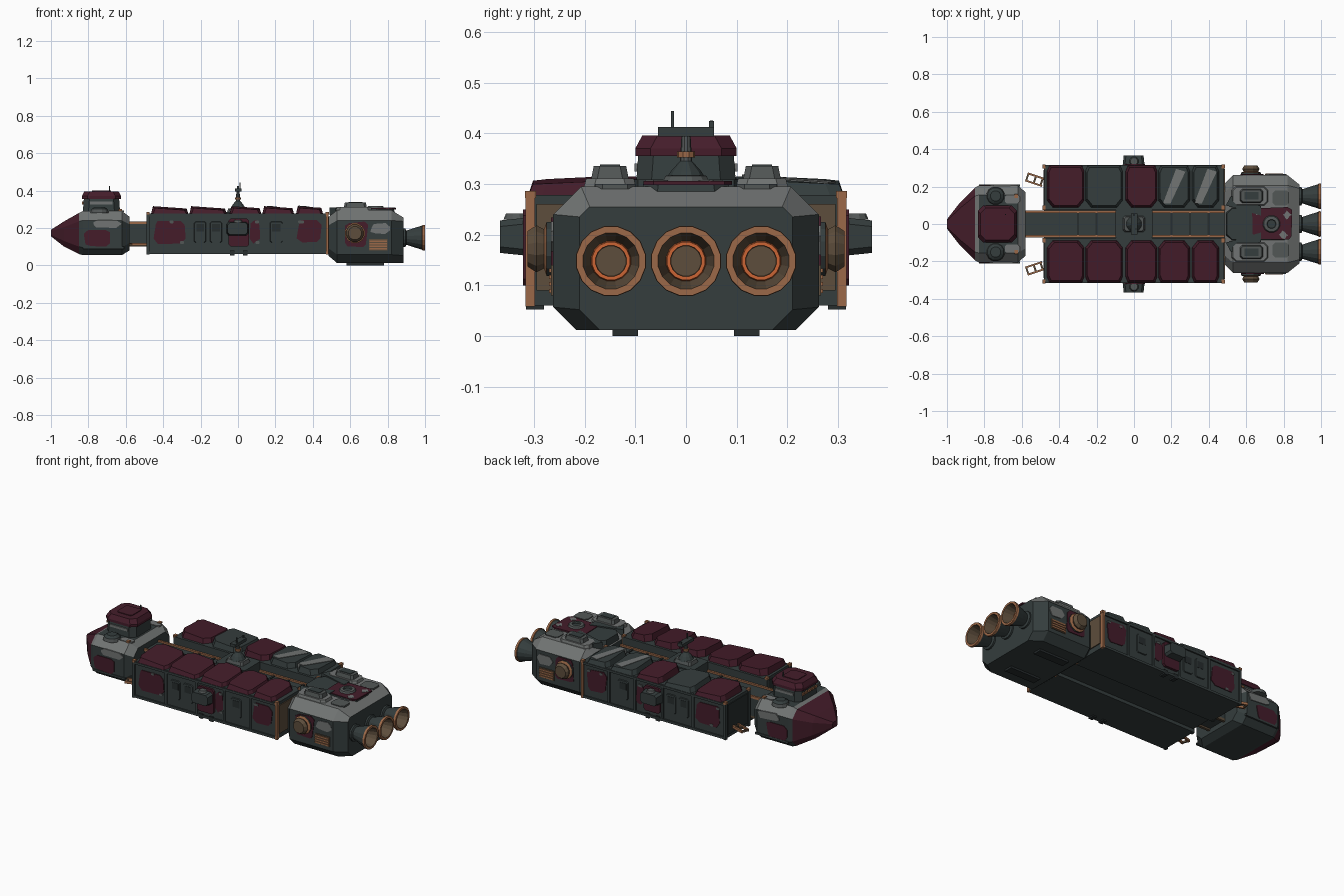
import bpy, bmesh, math, random
from mathutils import Vector

random.seed(4)
if "Cube" in bpy.data.objects:
    bpy.data.objects.remove(bpy.data.objects["Cube"])

COLOURS = {
    "slate": (0.035, 0.047, 0.047), "dark_slate": (0.02, 0.026, 0.027),
    "maroon": (0.058, 0.012, 0.023), "light_grey": (0.165, 0.175, 0.172),
    "mid_grey": (0.085, 0.095, 0.094), "copper": (0.33, 0.14, 0.065),
    "orange": (0.6, 0.13, 0.035), "brown": (0.11, 0.075, 0.045),
}
ORDER = list(COLOURS)
MATS = []
for key, rgb in COLOURS.items():
    m = bpy.data.materials.new(key)
    m.use_nodes = True
    m.diffuse_color = (*rgb, 1)
    m.node_tree.nodes["Principled BSDF"].inputs["Base Color"].default_value = (*rgb, 1)
    MATS.append(m)


def make(name, verts, faces, colour):
    """colour is a name, a list of names per face, or a rule(centre, normal)."""
    bm = bmesh.new()
    vs = [bm.verts.new(v) for v in verts]
    for f in faces:
        bm.faces.new([vs[i] for i in f])
    bmesh.ops.recalc_face_normals(bm, faces=bm.faces)
    for i, f in enumerate(bm.faces):
        c = colour
        if callable(c):
            c = c(f.calc_center_median(), f.normal)
        elif isinstance(c, list):
            c = c[i]
        f.material_index = ORDER.index(c)
    mesh = bpy.data.meshes.new(name)
    bm.to_mesh(mesh)
    bm.free()
    for m in MATS:
        mesh.materials.append(m)
    ob = bpy.data.objects.new(name, mesh)
    bpy.context.collection.objects.link(ob)
    return ob


def skin(name, rings, colour):
    """Joins equal rings of points and caps both ends."""
    n = len(rings[0])
    faces = [(k * n + i, k * n + (i + 1) % n, (k + 1) * n + (i + 1) % n, (k + 1) * n + i)
             for k in range(len(rings) - 1) for i in range(n)]
    last = (len(rings) - 1) * n
    faces += [tuple(range(n)), tuple(range(last, last + n))]
    return make(name, [p for r in rings for p in r], faces, colour)


def place(axis, u, v, w):
    return {"x": (w, u, v), "y": (u, w, v), "z": (u, v, w)}[axis]


def prism(name, pts, axis, a, b, colour, inset=0, warp=None):
    """Extrudes an outline along an axis from a to b, drawing the b end in."""
    cu = sum(p[0] for p in pts) / len(pts)
    cv = sum(p[1] for p in pts) / len(pts)
    low = [place(axis, u, v, a) for u, v in pts]
    top = [place(axis, u - math.copysign(inset, u - cu), v - math.copysign(inset, v - cv), b)
           for u, v in pts]
    if warp:
        top = [warp(p) for p in top]
    return skin(name, [low, top], colour)


def crect(u0, u1, v0, v1, c=0.0):
    if not c:
        return [(u0, v0), (u1, v0), (u1, v1), (u0, v1)]
    return [(u0 + c, v0), (u1 - c, v0), (u1, v0 + c), (u1, v1 - c),
            (u1 - c, v1), (u0 + c, v1), (u0, v1 - c), (u0, v0 + c)]


def worn(u0, u1, v0, v1):
    """Chipped paint outline."""
    r = lambda: random.uniform(-0.007, 0.007)
    return [(u + r(), v + r()) for u, v in crect(u0, u1, v0, v1, 0.018)]


def box(name, x, y, z, colour, c=0.0, inset=0):
    return prism(name, crect(*x, *y, c), "z", *z, colour, inset)


def lathe(name, centre, axis, profile, colours, n=16):
    u, v = centre
    rings = [[place(axis, u + r * math.cos(t), v + r * math.sin(t), w)
              for t in [2 * math.pi * (i + 0.5) / n for i in range(n)]] for w, r in profile]
    cols = [c for c in colours for _ in range(n)] + [colours[0], colours[-1]]
    return skin(name, rings, cols)


def hull(name, sections, rule):
    rings = []
    for x, w, z0, z1, ct, cb in sections:
        half = [(w - cb, z0), (w, z0 + cb), (w, z1 - ct), (w - ct, z1)]
        rings.append([(x, y, z) for y, z in half] + [(x, -y, z) for y, z in reversed(half)])
    return skin(name, rings, rule)


# Bridge: tapered nose, hull and tower
def bridge_rule(c, n):
    if c.x < -0.85:
        return "maroon"
    return "light_grey" if 0.2 < n.z < 0.95 else "slate"


hull("bridge_hull", [
    (-1.0, 0.025, 0.155, 0.19, 0.008, 0.008), (-0.93, 0.115, 0.1, 0.235, 0.03, 0.03),
    (-0.85, 0.195, 0.06, 0.28, 0.045, 0.04), (-0.83, 0.205, 0.055, 0.29, 0.05, 0.04),
    (-0.62, 0.205, 0.055, 0.29, 0.05, 0.04), (-0.58, 0.17, 0.08, 0.26, 0.04, 0.04)], bridge_rule)
box("tower_base", (-0.83, -0.63), (-0.1, 0.1), (0.28, 0.36), "slate", 0.03, 0.006)
box("tower_collar", (-0.835, -0.625), (-0.1, 0.1), (0.355, 0.37), "maroon", 0.03)
box("tower_roof", (-0.835, -0.625), (-0.1, 0.1), (0.37, 0.396), "maroon", 0.03, 0.014)
box("tower_hatch", (-0.78, -0.68), (-0.05, 0.05), (0.394, 0.4), "maroon", 0.01)
box("tower_aerial", (-0.69, -0.684), (0.047, 0.053), (0.39, 0.425), "slate")
for i in range(5):
    y = -0.06 + i * 0.03
    box("tower_window", (-0.834, -0.826), (y - 0.01, y + 0.01), (0.325, 0.34), "copper")
for s in (1, -1):
    prism("tower_side_windows", crect(-0.79, -0.67, 0.325, 0.34), "y", s * 0.094, s * 0.102, "light_grey")
    lathe("bridge_dome", (-0.74, s * 0.15), "z",
          [(0.28, 0.05), (0.3, 0.045), (0.312, 0.028)], ["mid_grey", "slate"], 12)
    box("bridge_deck_plate", (-0.69, -0.61), sorted((s * 0.11, s * 0.155)), (0.285, 0.294), "light_grey", 0.01)
    prism("bridge_cheek_paint", worn(-0.82, -0.69, 0.1, 0.19), "y", s * 0.203, s * 0.209, "maroon")
    prism("bridge_grey_patch", worn(-0.77, -0.63, 0.2, 0.245), "y", s * 0.203, s * 0.21, "light_grey")
    prism("bridge_side_rail", crect(-0.83, -0.61, 0.088, 0.1), "y", s * 0.2, s * 0.21, "slate")
    box("bridge_rear_lamp", (-0.64, -0.62), sorted((s * 0.14, s * 0.16)), (0.29, 0.3), "copper")

# Spine, neck and copper rails
box("neck", (-0.6, -0.46), (-0.07, 0.07), (0.11, 0.225), "slate")
box("spine", (-0.48, 0.5), (-0.085, 0.085), (0.08, 0.225), "slate")
for s in (1, -1):
    box("spine_rail", (-0.59, 0.49), sorted((s * 0.06, s * 0.072)), (0.22, 0.235), "copper")
    box("neck_lower_rail", (-0.59, -0.47), sorted((s * 0.055, s * 0.07)), (0.1, 0.115), "brown")
for x in (-0.3, -0.2, 0.2, 0.3, 0.4):
    box("spine_rib", (x - 0.006, x + 0.006), (-0.06, 0.06), (0.22, 0.23), "dark_slate")

# Central platform with antenna
box("platform", (-0.1, 0.1), (-0.08, 0.08), (0.2, 0.285), "slate", 0.01)
box("platform_step", (-0.06, 0.06), (-0.045, 0.045), (0.28, 0.305), "mid_grey", 0.01, 0.008)
lathe("antenna_cone", (0, 0), "z", [(0.3, 0.045), (0.325, 0.03), (0.345, 0.012), (0.395, 0.009)],
      ["slate", "slate", "mid_grey"], 10)
lathe("antenna_ring", (0, 0), "z", [(0.352, 0.018), (0.364, 0.018)], ["copper"], 10)
box("antenna_bar", (-0.015, 0.02), (-0.055, 0.055), (0.394, 0.412), "slate")
box("antenna_mast", (0.008, 0.014), (-0.03, -0.024), (0.41, 0.444), "slate")
box("antenna_stub", (-0.005, 0.005), (0.045, 0.055), (0.41, 0.424), "slate")

# Cargo pods, mirrored across the spine
SPANS = [(-0.465, -0.265), (-0.26, -0.06), (-0.045, 0.125), (0.13, 0.3), (0.31, 0.455)]
for s in (1, -1):
    Y = lambda a, b: sorted((s * a, s * b))
    box("cargo_body", (-0.48, 0.48), Y(0.075, 0.307), (0.06, 0.278), "slate")
    box("cargo_end_panel", (0.478, 0.486), Y(0.1, 0.295), (0.09, 0.26), "brown")
    box("cargo_front_panel", (-0.485, -0.478), Y(0.1, 0.29), (0.08, 0.26), "dark_slate")
    for x in (-0.482, 0.476):
        for y in (0.085, 0.305):
            box("corner_post", (x - 0.006, x + 0.008), Y(y - 0.007, y + 0.012), (0.058, 0.283),
                "copper" if x > 0 else "slate")
            box("post_cap", (x - 0.008, x + 0.01), Y(y - 0.009, y + 0.013), (0.272, 0.286), "copper")
    for z in (0.06, 0.262):
        prism("cargo_edge_rail", crect(-0.48, 0.48, z, z + 0.014), "y", s * 0.3, s * 0.315, "slate")
    for x in (-0.265, -0.06, 0.125, 0.3):
        prism("cargo_rib", crect(x - 0.007, x + 0.007, 0.06, 0.275), "y", s * 0.3, s * 0.314, "slate")
    for x in (-0.03, 0.04):
        prism("keel_clamp", crect(x - 0.012, x + 0.012, 0.052, 0.08), "y", s * 0.28, s * 0.316, "dark_slate")

    # Tilted lids
    for i, (x0, x1) in enumerate(SPANS):
        tilt = lambda p: (p[0], p[1], p[2] - 0.09 * max(0, abs(p[1]) - 0.2) - 0.07 * (p[0] - x0))
        plan = [(x0 + 0.03, s * 0.088), (x1 - 0.03, s * 0.088), (x1, s * 0.125), (x1, s * 0.285),
                (x1 - 0.012, s * 0.312), (x0 + 0.012, s * 0.312), (x0, s * 0.285), (x0, s * 0.125)]
        bare = s > 0 and i in (1, 3, 4)
        prism("cargo_lid", plan, "z", 0.275, 0.317, "slate" if bare else "maroon", 0.01, tilt)
        if s > 0 and i > 2:
            lift = lambda p: tilt((p[0], p[1], p[2] + 0.002))
            m = (x0 + x1) / 2
            prism("lid_stripe", [(m - 0.06, 0.11), (m - 0.02, 0.11), (m + 0.06, 0.28), (m + 0.01, 0.295)],
                  "z", 0.29, 0.318, "light_grey", 0, lift)

    # Worn paint, hatches and side pod
    for a, b in ((-0.445, -0.285), (0.065, 0.115), (0.32, 0.445)):
        prism("cargo_paint", worn(a, b, 0.12, 0.24), "y", s * 0.305, s * 0.311, "maroon")
        for k in range(2):
            u, v = random.uniform(a, b - 0.02), random.choice((0.115, 0.225))
            prism("paint_chip", crect(u, u + 0.022, v, v + 0.014, 0.004), "y", s * 0.305, s * 0.3125, "mid_grey")
    for a, b in ((-0.235, -0.17), (-0.15, -0.085), (0.17, 0.24)):
        prism("cargo_hatch", crect(a, b, 0.12, 0.235, 0.008), "y", s * 0.305, s * 0.312, "slate", 0.003)
        prism("hatch_inset", crect(a + 0.012, b - 0.012, 0.18, 0.22), "y", s * 0.31, s * 0.3135, "dark_slate")
    prism("pod_mount", crect(-0.05, 0.06, 0.1, 0.25, 0.012), "y", s * 0.3, s * 0.322, "maroon")
    prism("side_pod", crect(-0.062, 0.058, 0.157, 0.235, 0.012), "y", s * 0.3, s * 0.367, "slate", 0.007)
    lathe("pod_hatch", (0, s * 0.335), "z", [(0.23, 0.025), (0.242, 0.02)], ["mid_grey"], 10)

    # Docking ladders
    d = Vector((-0.09, s * 0.03))
    side = Vector((-d.y, d.x)).normalized()
    root = Vector((-0.485, s * 0.222))
    for o in (-0.02, 0.02):
        p = root + side * o
        w = side * 0.005
        prism("ladder_rail", [p - w, p + w, p + d + w, p + d - w], "z", 0.105, 0.12, "copper")
    for t in (0.1, 0.5, 0.95):
        p, w = root + d * t, d.normalized() * 0.005
        a, b = p - side * 0.02, p + side * 0.02
        prism("ladder_rung", [a - w, a + w, b + w, b - w], "z", 0.107, 0.118, "brown")

# Engine block
hull("engine_hull", [
    (0.485, 0.215, 0.05, 0.26, 0.045, 0.04), (0.53, 0.262, 0.012, 0.295, 0.055, 0.045),
    (0.82, 0.262, 0.012, 0.295, 0.055, 0.045), (0.885, 0.21, 0.012, 0.255, 0.02, 0.04)],
    lambda c, n: "light_grey" if n.z > 0.2 and c.z > 0.2 else "slate")
box("engine_roof_centre", (0.49, 0.84), (-0.09, 0.09), (0.26, 0.302), "slate", 0.03, 0.006)
prism("engine_roof_paint", worn(0.63, 0.84, -0.08, 0.09), "z", 0.298, 0.306, "maroon")
lathe("roof_hatch", (0.735, 0), "z", [(0.3, 0.05), (0.316, 0.042), (0.318, 0.025), (0.31, 0.022)],
      ["mid_grey", "mid_grey", "slate"], 12)
for x, y in ((0.66, 0.07), (0.8, -0.06), (0.82, 0.05)):
    prism("roof_chip", worn(x - 0.02, x + 0.02, y - 0.02, y + 0.02), "z", 0.303, 0.308, "light_grey")
for s in (1, -1):
    Y = lambda a, b: sorted((s * a, s * b))
    box("engine_shoulder", (0.52, 0.72), Y(0.095, 0.205), (0.28, 0.311), "light_grey", 0.02, 0.008)
    box("shoulder_vent", (0.565, 0.69), Y(0.112, 0.188), (0.305, 0.335), "mid_grey", 0.012, 0.006)
    box("vent_inset", (0.59, 0.665), Y(0.13, 0.17), (0.33, 0.338), "slate")
    prism("roof_wedge", [(0.49, s * 0.1), (0.68, s * 0.045), (0.68, s * 0.095), (0.52, s * 0.15)],
          "z", 0.27, 0.309, "slate")
    box("rear_deck_plate", (0.74, 0.83), Y(0.1, 0.18), (0.29, 0.3), "mid_grey", 0.015)
    box("landing_foot", (0.58, 0.78), Y(0.095, 0.145), (0.0, 0.02), "dark_slate")
    prism("engine_side_paint", worn(0.57, 0.69, 0.1, 0.23), "y", s * 0.258, s * 0.266, "maroon")
    prism("engine_grey_patch", worn(0.71, 0.81, 0.165, 0.22), "y", s * 0.258, s * 0.266, "light_grey")
    prism("vent_frame", crect(0.7, 0.8, 0.08, 0.14), "y", s * 0.258, s * 0.266, "brown")
    for k in range(4):
        z = 0.085 + k * 0.0135
        prism("vent_slat", crect(0.703, 0.797, z, z + 0.008), "y", s * 0.262, s * 0.27, "copper")
    lathe("side_thruster", (0.625, 0.172), "y",
          [(s * 0.25, 0.055), (s * 0.275, 0.055), (s * 0.28, 0.04), (s * 0.295, 0.048), (s * 0.313, 0.036)],
          ["slate", "copper", "brown", "brown"], 12)

# Main nozzles
for y in (-0.148, 0, 0.148):
    lathe("nozzle", (y, 0.148), "x",
          [(0.87, 0.05), (0.895, 0.05), (0.9, 0.038), (0.94, 0.052), (0.985, 0.066), (0.987, 0.07),
           (1.0, 0.069), (1.0, 0.056), (0.93, 0.04), (0.94, 0.038), (0.94, 0.031), (0.932, 0.03)],
          ["slate"] * 4 + ["copper"] * 3 + ["brown", "orange", "orange", "brown"])
